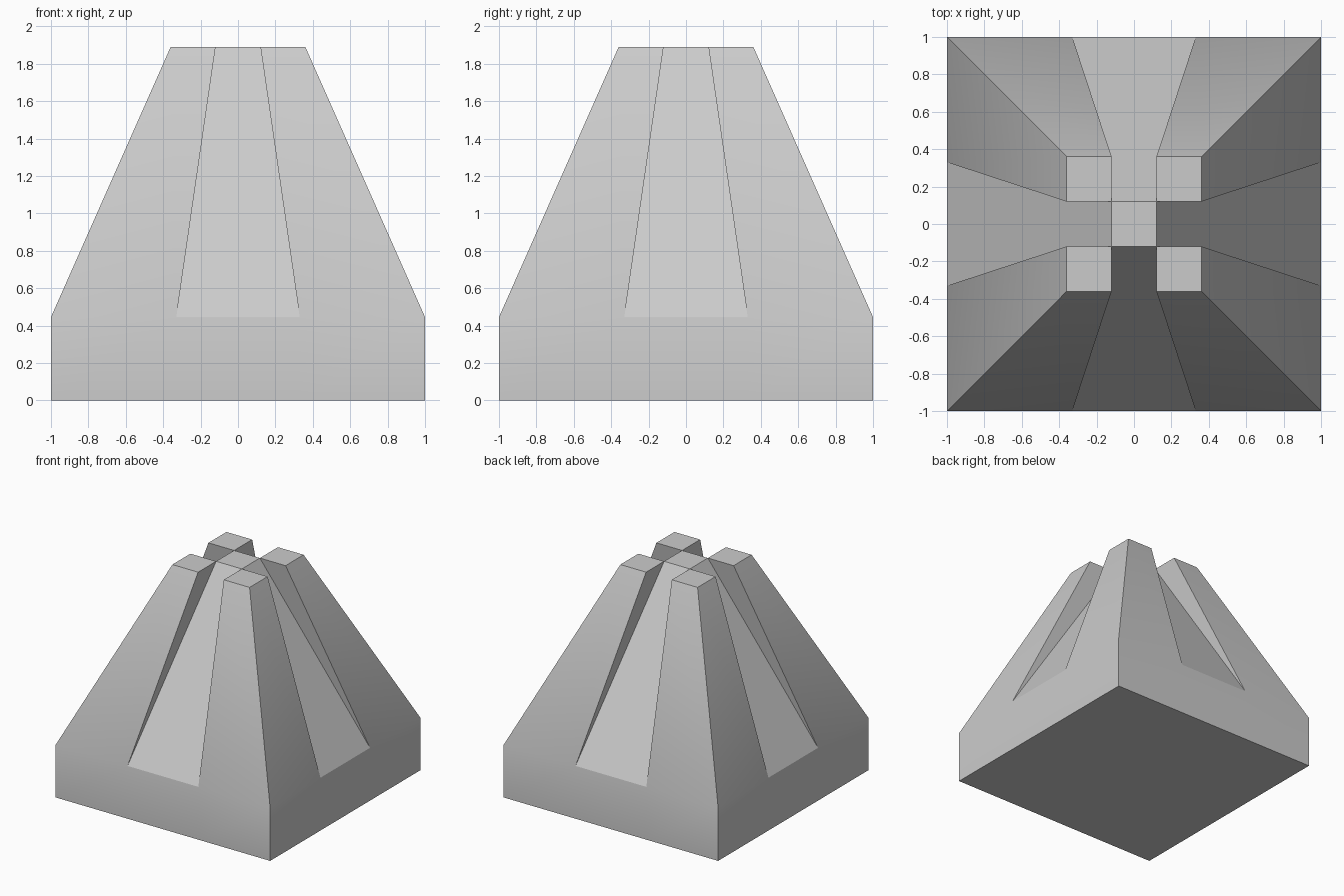
import bpy, bmesh
from math import radians
from mathutils import Matrix, Vector

if "Cube" in bpy.data.objects:
    bpy.data.objects.remove(bpy.data.objects["Cube"])

BASE_Z, TOP_Z = 0.445, 1.89
T = 0.33           # half width of groove at the base rim
A, B = 0.12, 0.36  # inner and outer half widths at the top

bm = bmesh.new()


def face(points, turn=0):
    rot = Matrix.Rotation(radians(90 * turn), 3, 'Z')
    bm.faces.new([bm.verts.new(rot @ Vector(p)) for p in points])


for k in range(4):
    # base wall in three panels
    xs = (-1, -T, T, 1)
    for x0, x1 in zip(xs, xs[1:]):
        face([(x0, -1, 0), (x1, -1, 0), (x1, -1, BASE_Z), (x0, -1, BASE_Z)], k)
    # sloping pillar faces and undercut groove walls
    for s in (-1, 1):
        face([(s, -1, BASE_Z), (s * T, -1, BASE_Z), (s * A, -B, TOP_Z), (s * B, -B, TOP_Z)][::s], k)
        face([(s * T, -1, BASE_Z), (s * A, -B, TOP_Z), (s * A, -A, TOP_Z)][::s], k)
    # groove floor rising to the centre
    face([(-T, -1, BASE_Z), (T, -1, BASE_Z), (A, -A, TOP_Z), (-A, -A, TOP_Z)], k)
    # pillar top
    face([(A, -B, TOP_Z), (B, -B, TOP_Z), (B, -A, TOP_Z), (A, -A, TOP_Z)], k)

# centre top and underside
face([(-A, -A, TOP_Z), (A, -A, TOP_Z), (A, A, TOP_Z), (-A, A, TOP_Z)])
rim = [(-1, -1), (-T, -1), (T, -1), (1, -1), (1, -T), (1, T),
       (1, 1), (T, 1), (-T, 1), (-1, 1), (-1, T), (-1, -T)]
face([(x, y, 0) for x, y in rim][::-1])

bmesh.ops.remove_doubles(bm, verts=bm.verts, dist=1e-4)
bmesh.ops.recalc_face_normals(bm, faces=bm.faces)
mesh = bpy.data.meshes.new("grooved_pyramid_block")
bm.to_mesh(mesh)
bm.free()

obj = bpy.data.objects.new("grooved_pyramid_block", mesh)
bpy.context.collection.objects.link(obj)
bpy.context.view_layer.objects.active = obj
obj.select_set(True)
bpy.ops.object.shade_smooth_by_angle(angle=radians(30))
